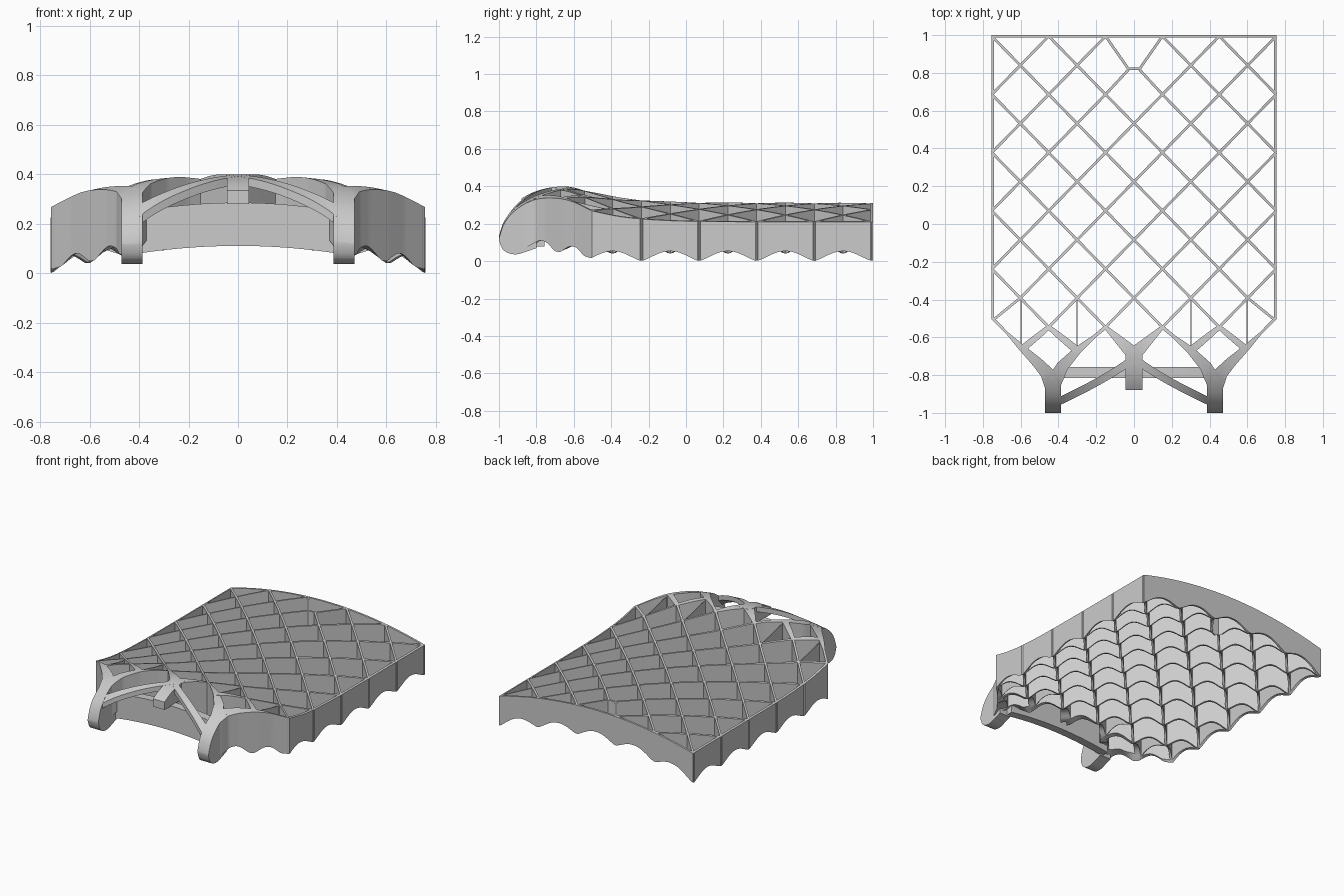
import bpy, bmesh, math
from mathutils import Vector
from mathutils.geometry import interpolate_bezier

cube = bpy.data.objects.get("Cube")
if cube:
    bpy.data.objects.remove(cube)

DX, DY, BACK = 0.1505, 0.154, 0.994    # lattice half pitch and rear line
SIDE, THIN = 0.748, 0.014              # wall centre line and rib thickness
CROWN = 0.187                          # sideways curvature

RIDGE = [(-1, .16), (-.98, .225), (-.94, .285), (-.88, .335), (-.8, .375), (-.7, .397),
         (-.62, .397), (-.5, .37), (-.35, .34), (-.2, .325), (0, .316), (.3, .313), (1, .312)]
ARM_UNDERSIDE = [(-1, .115), (-.985, .07), (-.95, .043), (-.9, .037), (-.85, .052),
                 (-.78, .073), (-.7, .06)]


def smooth_profile(pts, t):
    """Hermite interpolation through a list of points."""
    t = min(max(t, pts[0][0]), pts[-1][0])
    k = next(i for i in range(len(pts) - 1) if t <= pts[i + 1][0])

    def slope(i):
        a, b = pts[max(i - 1, 0)], pts[min(i + 1, len(pts) - 1)]
        return (b[1] - a[1]) / (b[0] - a[0])
    (x0, y0), (x1, y1) = pts[k], pts[k + 1]
    h = x1 - x0
    s = (t - x0) / h
    return (y0 * (1 + 2 * s) * (1 - s) ** 2 + slope(k) * h * s * (1 - s) ** 2
            + y1 * s * s * (3 - 2 * s) - slope(k + 1) * h * s * s * (1 - s))


def top(x, y):
    return smooth_profile(RIDGE, y) - 0.18 * x * x


def scallop(x, y):
    """Underside with an arch between neighbouring lattice nodes."""
    i, j = x / DX, (BACK - y) / DY
    u, v = (i + j - 1) / 2, (i - j - 1) / 2
    wave = max(abs(math.sin(math.pi * u)), abs(math.sin(math.pi * v)))
    return 0.107 - CROWN * x * x + 0.053 * wave ** 1.4


def arm_underside(x, y):
    return smooth_profile(ARM_UNDERSIDE, y)


def flared(x, y):
    """Rib width, growing towards the arms and the hub."""
    arm = math.hypot(abs(x) - 0.43, y + 0.85)
    hub = math.hypot(x, y + 0.72)
    return THIN + max(0.07 * max(0, 1 - arm / .36), 0.07 * max(0, 1 - hub / .25))


def resample(path, step):
    out = []
    for a, b in zip(path, path[1:]):
        a, b = Vector(a), Vector(b)
        n = max(1, round((b - a).length / step))
        out += [a.lerp(b, k / n) for k in range(n)]
    return out + [Vector(path[-1])]


def rib(bm, path, width=THIN, upper=top, lower=scallop, step=0.016):
    """Upright wall along a plan path between two height functions."""
    pts = resample(path, step)
    rings = []
    for k, p in enumerate(pts):
        before = (p - pts[k - 1]).normalized() if k else None
        after = (pts[k + 1] - p).normalized() if k < len(pts) - 1 else None
        before, after = before or after, after or before
        t = (before + after).normalized()
        w = width(*p) if callable(width) else width
        side = Vector((-t.y, t.x)) * w / 2 / max(t.dot(after), 0.5)
        a, b = p + side, p - side
        rings.append([bm.verts.new((q.x, q.y, f(q.x, q.y)))
                      for q, f in ((a, lower), (b, lower), (b, upper), (a, upper))])
    for r, s in zip(rings, rings[1:]):
        for c in range(4):
            d = (c + 1) % 4
            bm.faces.new((r[c], r[d], s[d], s[c]))
    bm.faces.new(rings[0][::-1])
    bm.faces.new(rings[-1])


def finish(name, bm):
    bmesh.ops.recalc_face_normals(bm, faces=bm.faces)
    mesh = bpy.data.meshes.new(name)
    bm.to_mesh(mesh)
    bm.free()
    obj = bpy.data.objects.new(name, mesh)
    bpy.context.collection.objects.link(obj)
    bpy.ops.object.select_all(action='DESELECT')
    obj.select_set(True)
    bpy.context.view_layer.objects.active = obj
    bpy.ops.object.shade_smooth_by_angle(angle=math.radians(35))


def node(i, j):
    return (i * DX, BACK - j * DY)


def mirrored(path, s):
    return [(s * x, y) for x, y in path]


# Diagonal lattice
bm = bmesh.new()
for j in range(10):
    for i in range(-5, 6):
        if (i + j) % 2 == 0:
            continue
        for d in (-1, 1):
            e = i + d
            if abs(e) > 5 or (j == 9 and abs(e) == 5) or (j == 0 and e == 0):
                continue
            a, b = node(i, j), node(e, j + 1)
            if (i, j) == (0, 1):
                a = (d * 0.03, 0.816)
            rib(bm, [a, b])
# Flat-ended notch at the middle of the rear edge
rib(bm, [node(-1, 0), (-.03, .822), (.03, .822), node(1, 0)])
finish("diagonal_lattice", bm)

# Outer wall
bm = bmesh.new()
for s in (-1, 1):
    rib(bm, mirrored([(0, BACK), (SIDE, BACK), (SIDE, -.5), (.6, -.65), (.51, -.735),
                      (.46, -.79), (.43, -.86)], s), flared)
finish("outer_wall", bm)

# Flared ribs that gather into the arms and the hub
bm = bmesh.new()
for s in (-1, 1):
    for path in ([node(1, 10), (0, -.69)],
                 [node(1, 10), (.3, -.67), (.38, -.755), (.43, -.85)],
                 [node(3, 10), (.3, -.67)],
                 [node(3, 10), (.59, -.66)],
                 [node(4, 9), (SIDE, -.51)]):
        rib(bm, mirrored(path, s), flared)
finish("front_ribs", bm)

# Thin upright webs inside the front cells
bm = bmesh.new()
for s in (-1, 1):
    for x in (.302, .598):
        rib(bm, [(s * x, -.39), (s * x, -.655)], .004, lambda x, y: top(x, y) - .01)
finish("thin_webs", bm)

# Rounded front arms
bm = bmesh.new()
for s in (-1, 1):
    rib(bm, [(s * .428, -.8), (s * .428, -1)], .085, top, arm_underside, .01)
finish("front_arms", bm)

# Cross bar between the arms
bm = bmesh.new()
rib(bm, [(-.41, -.785), (.41, -.785)], .058,
    lambda x, y: .285 - .22 * x * x, lambda x, y: .11 - .19 * x * x)
finish("cross_bar", bm)

# Centre hub with its forward tab
bm = bmesh.new()
rib(bm, [(0, -.65), (0, -.88)], .09, top, lambda x, y: .28)
finish("centre_hub", bm)

# Curved straps from the hub to the arms
bm = bmesh.new()
for s in (-1, 1):
    curve = interpolate_bezier(Vector((0, -.71)), Vector((.1, -.79)),
                               Vector((.25, -.87)), Vector((.41, -.945)), 16)
    rib(bm, [(s * p.x, p.y) for p in curve], .04, top, lambda x, y: top(x, y) - .035)
finish("front_straps", bm)
